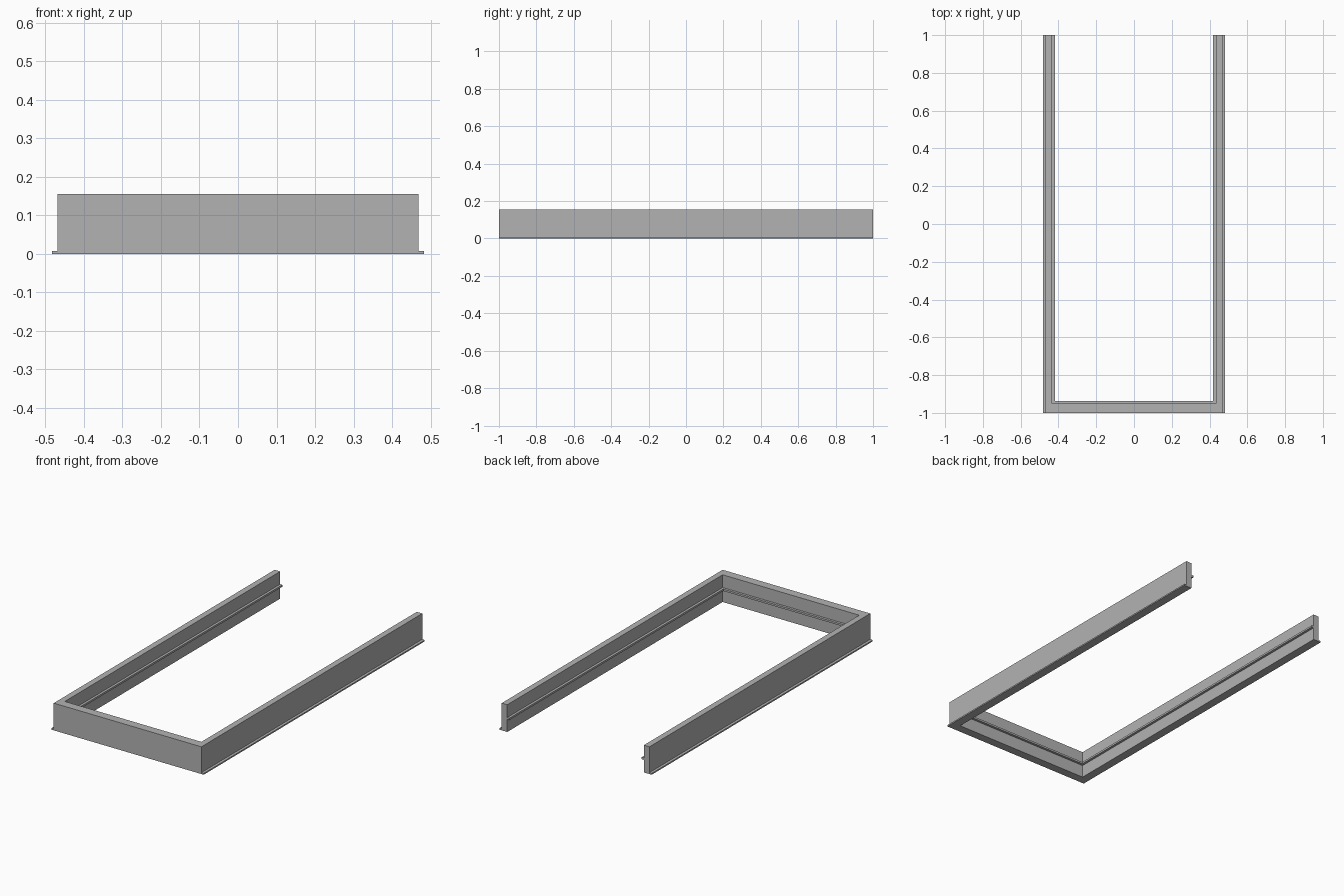
import bpy
import bmesh

cube = bpy.data.objects.get("Cube")
if cube:
    bpy.data.objects.remove(cube, do_unlink=True)

grey = bpy.data.materials.new("plain grey")
grey.use_nodes = True
colour = (0.45, 0.45, 0.45, 1)
grey.diffuse_color = colour
grey.node_tree.nodes["Principled BSDF"].inputs["Base Color"].default_value = colour

BACK, FRONT = 1.0, -1.0
OUTER, INNER = 0.468, 0.433       # side wall faces
BAR_BACK = -0.95                  # rear face of the front wall
HEIGHT = 0.156
LIP = 0.014                       # reach of ledge and flange


def extrude_plan(name, outline, z0, z1):
    """Extrude a plan outline from z0 to z1."""
    bm = bmesh.new()
    face = bm.faces.new([bm.verts.new((x, y, z0)) for x, y in outline])
    top = bmesh.ops.extrude_face_region(bm, geom=[face])["geom"]
    verts = [v for v in top if isinstance(v, bmesh.types.BMVert)]
    bmesh.ops.translate(bm, verts=verts, vec=(0, 0, z1 - z0))
    bmesh.ops.recalc_face_normals(bm, faces=bm.faces)
    mesh = bpy.data.meshes.new(name)
    bm.to_mesh(mesh)
    bm.free()
    mesh.materials.append(grey)
    obj = bpy.data.objects.new(name, mesh)
    bpy.context.collection.objects.link(obj)
    return obj


def u_outline(outer, inner, front, inner_front):
    half = [(outer, BACK), (outer, front)]
    inside = [(inner, inner_front), (inner, BACK)]
    mirror = [(-x, y) for x, y in reversed(inside)]
    mirror_outer = [(-x, y) for x, y in reversed(half)]
    return half + mirror_outer + mirror + inside


# Three-sided wall, open at the back
extrude_plan("wall_frame", u_outline(OUTER, INNER, FRONT, BAR_BACK), 0, HEIGHT)

# Thin ledge around the inside, halfway up
extrude_plan("inner_ledge",
             u_outline(INNER, INNER - LIP, BAR_BACK, BAR_BACK + LIP), 0.072, 0.083)

# Flange along the bottom outer edge of each side wall
for side, label in ((1, "left"), (-1, "right")):
    a, b = side * OUTER, side * (OUTER + LIP + 0.001)
    extrude_plan(label + "_flange",
                 [(a, FRONT), (b, FRONT), (b, BACK), (a, BACK)], 0, 0.008)
